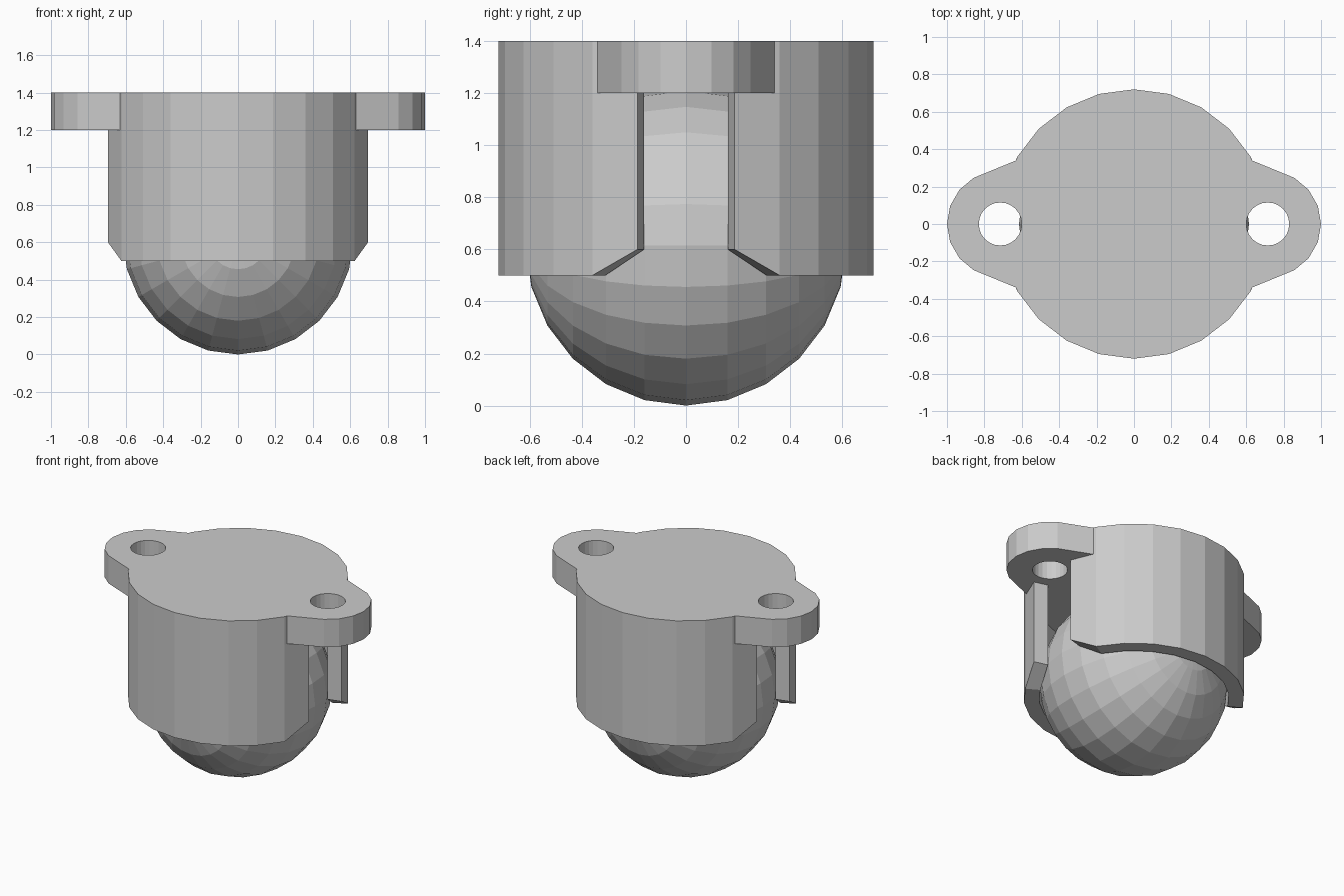
import bpy, bmesh
from math import radians, sin, cos
from mathutils import Matrix

if "Cube" in bpy.data.objects:
    bpy.data.objects.remove(bpy.data.objects["Cube"])

R_OUT, R_IN = 0.72, 0.62
BALL_R = 0.615


def finish(bm, name):
    bmesh.ops.recalc_face_normals(bm, faces=bm.faces)
    mesh = bpy.data.meshes.new(name)
    bm.to_mesh(mesh)
    bm.free()
    obj = bpy.data.objects.new(name, mesh)
    bpy.context.collection.objects.link(obj)
    return obj


def arc(cx, cy, r, angles):
    return [(cx + r * cos(radians(a)), cy + r * sin(radians(a))) for a in angles]


def add_loop(bm, pts, z):
    vs = [bm.verts.new((x, y, z)) for x, y in pts]
    for a, b in zip(vs, vs[1:] + vs[:1]):
        bm.edges.new((a, b))


# Mounting flange: round cap with two eared, drilled lugs
right = [(0.63, -0.34)] + arc(0.715, 0, 0.285, range(-60, 61, 20)) + [(0.63, 0.34)]
left = [(-x, -y) for x, y in right]
outline = (right + arc(0, 0, R_OUT, range(30, 151, 15))
           + left + arc(0, 0, R_OUT, range(210, 331, 15)))
bm = bmesh.new()
add_loop(bm, outline, 1.2)
for s in (-1, 1):
    add_loop(bm, arc(s * 0.715, 0, 0.115, range(0, 360, 15)), 1.2)
bmesh.ops.triangle_fill(bm, use_beauty=True, use_dissolve=False, edges=bm.edges[:])
ext = bmesh.ops.extrude_face_region(bm, geom=bm.faces[:], use_keep_orig=True)
top = [g for g in ext["geom"] if isinstance(g, bmesh.types.BMVert)]
bmesh.ops.translate(bm, verts=top, vec=(0, 0, 0.2))
finish(bm, "mounting_flange")


# Socket walls: two curved shells with chamfered lower corners, gaps on the x sides
def socket_wall(name, start):
    bm = bmesh.new()
    sections = []
    for i in range(11):
        z = 0.6 if i in (0, 10) else 0.5
        a = radians(start + 15 * i)
        sections.append([bm.verts.new((r * cos(a), r * sin(a), h))
                         for r, h in ((R_OUT, z), (R_OUT, 1.2), (R_IN, 1.2), (R_IN, z))])
    for p, q in zip(sections, sections[1:]):
        for k in range(4):
            n = (k + 1) % 4
            bm.faces.new((p[k], p[n], q[n], q[k]))
    bm.faces.new(sections[0])
    bm.faces.new(sections[-1])
    return finish(bm, name)


socket_wall("back_socket_wall", 15)
socket_wall("front_socket_wall", 195)

# Rolling ball, poles lying along y
bm = bmesh.new()
bmesh.ops.create_uvsphere(
    bm, u_segments=24, v_segments=12, radius=BALL_R,
    matrix=Matrix.Translation((0, 0, BALL_R)) @ Matrix.Rotation(radians(90), 4, "X"))
finish(bm, "ball")
